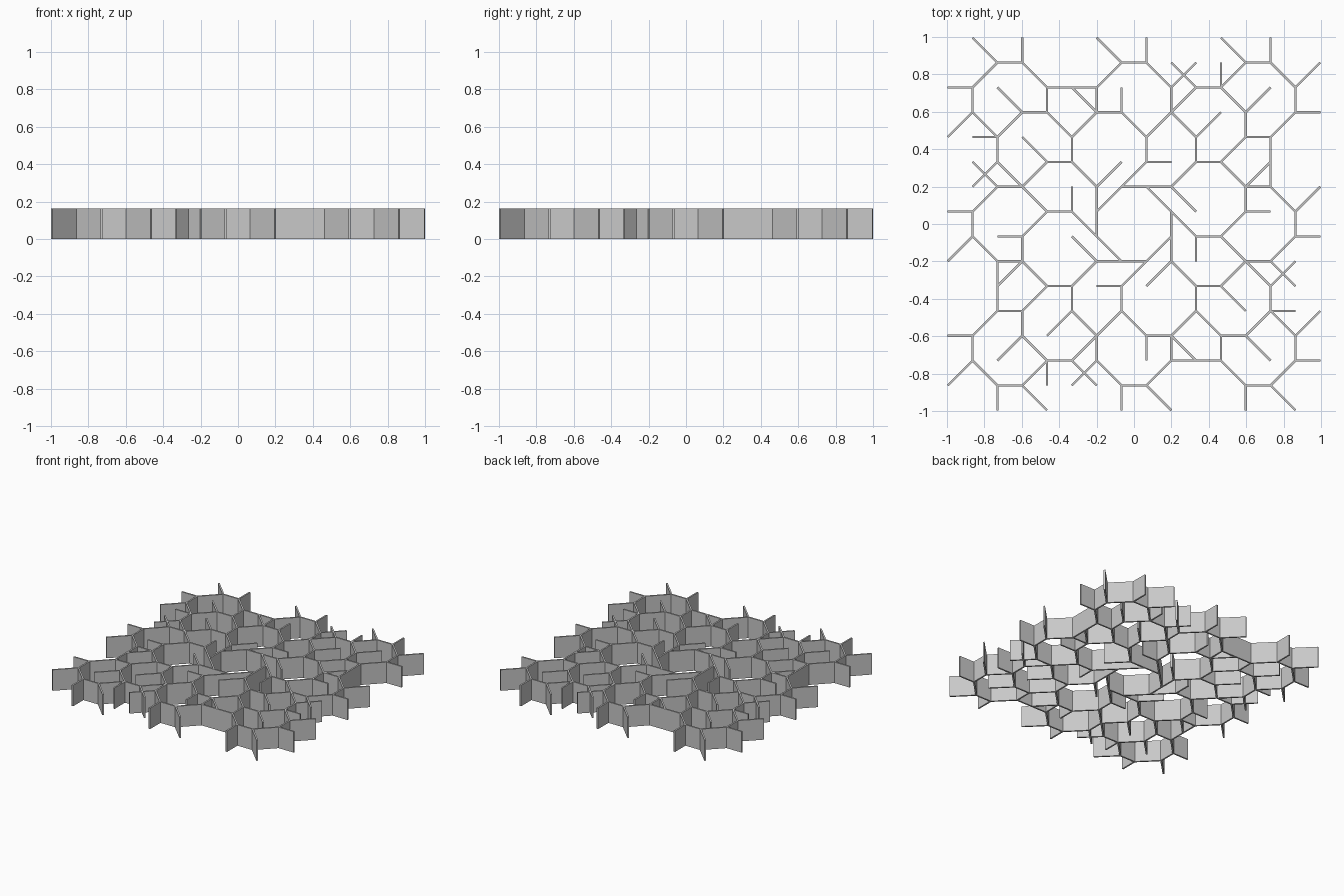
import bpy
import bmesh
import math

UNIT = 0.0664        # half a grid step
HEIGHT = 0.163
THICKNESS = 0.012

STEPS = {"N": (0, 2), "S": (0, -2), "E": (2, 0), "W": (-2, 0),
         "NE": (2, 2), "NW": (-2, 2), "SE": (2, -2), "SW": (-2, -2)}

# Wall runs of one quarter: start point in grid units, then compass steps
RUNS = [
    # outer corner
    (7, 15, "SE E SE"), (11, 15, "S"), (15, 9, "W N NE"),
    (13, 9, "SW S S"), (11, 5, "SW"), (11, 7, "W SW"),
    (9, 13, "SW SE NE"), (9, 9, "S"),
    # crossing and middle cells
    (7, 13, "S W NW"), (5, 13, "SW S"), (5, 11, "SW SE NE"),
    (5, 7, "S E SE"),
    # central pinwheel
    (5, 5, "SW SE"), (3, 3, "W W"), (3, 5, "W SW SW"), (1, 5, "N NE"),
    # outer edge cells
    (1, 7, "NW W N"), (-1, 9, "N"), (-3, 15, "SE E SE"),
    (1, 15, "S"), (-3, 11, "NE"),
]

cube = bpy.data.objects.get("Cube")
if cube:
    bpy.data.objects.remove(cube, do_unlink=True)


def make_material(name, color):
    mat = bpy.data.materials.new(name)
    mat.use_nodes = True
    mat.diffuse_color = color
    mat.node_tree.nodes["Principled BSDF"].inputs["Base Color"].default_value = color
    return mat


def add_run(bm, x, y, steps):
    """Upright ribbon following the compass steps."""
    points = [(x, y)]
    for step in steps.split():
        dx, dy = STEPS[step]
        x, y = x + dx, y + dy
        points.append((x, y))
    low = [bm.verts.new((px * UNIT, py * UNIT, 0)) for px, py in points]
    high = [bm.verts.new((px * UNIT, py * UNIT, HEIGHT)) for px, py in points]
    for i in range(len(points) - 1):
        bm.faces.new((low[i], low[i + 1], high[i + 1], high[i]))


# Quarter of the lattice as thin upright ribbons
mesh = bpy.data.meshes.new("lattice_quarter")
bm = bmesh.new()
for run in RUNS:
    add_run(bm, *run)
bm.to_mesh(mesh)
bm.free()
mesh.materials.append(make_material("light_grey", (0.58, 0.58, 0.58, 1)))

# Four turned copies, thickened into walls
for i, side in enumerate(("back", "left_turn", "front", "right_turn")):
    quarter = bpy.data.objects.new("lattice_walls_" + side, mesh)
    quarter.rotation_euler.z = i * math.pi / 2
    bpy.context.collection.objects.link(quarter)
    solid = quarter.modifiers.new("wall_thickness", "SOLIDIFY")
    solid.thickness = THICKNESS
    solid.offset = 0
    solid.use_even_offset = True
